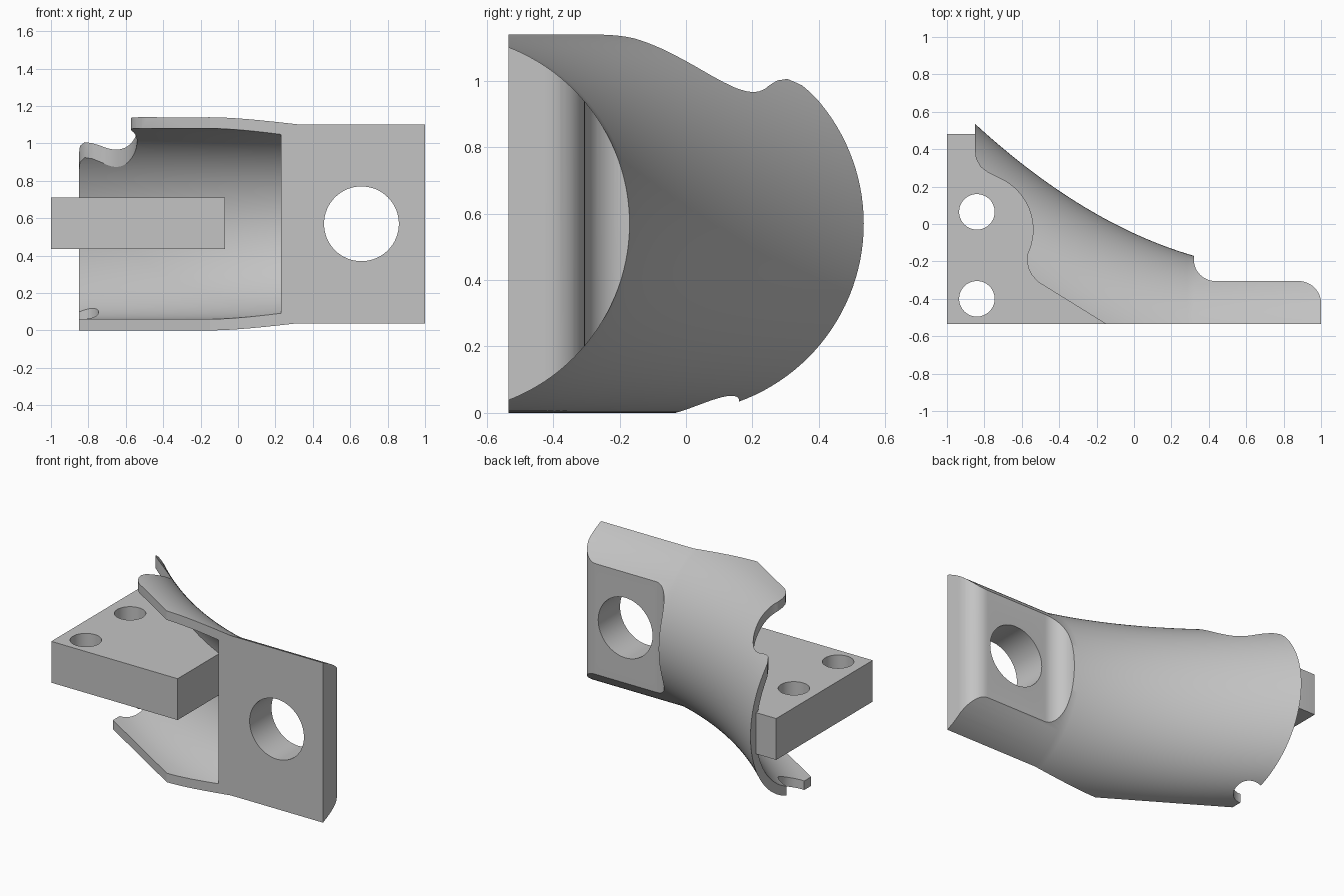
import bpy, bmesh
from math import sin, cos, pi, radians
from mathutils import Matrix

if "Cube" in bpy.data.objects:
    bpy.data.objects.remove(bpy.data.objects["Cube"], do_unlink=True)

MID = 0.57      # height of the symmetry plane
OUTER, INNER = 0.57, 0.51
FRONT = -0.535

grey = bpy.data.materials.new("plain_grey")
grey.use_nodes = True
colour = (0.55, 0.55, 0.55, 1)
grey.diffuse_color = colour
grey.node_tree.nodes["Principled BSDF"].inputs["Base Color"].default_value = colour


def spine(x):
    """Rearmost line of the curved shell, seen from above."""
    x = min(x, 0.32)
    return -0.05 - 0.461 * x + 0.268 * x * x


def arc(cx, cy, r, a, b, n=12):
    angles = [radians(a + (b - a) * i / n) for i in range(n + 1)]
    return [(cx + r * cos(t), cy + r * sin(t)) for t in angles]


def make(name, bm):
    bmesh.ops.recalc_face_normals(bm, faces=bm.faces[:])
    mesh = bpy.data.meshes.new(name)
    bm.to_mesh(mesh)
    bm.free()
    obj = bpy.data.objects.new(name, mesh)
    bpy.context.collection.objects.link(obj)
    mesh.materials.append(grey)
    return obj


def loft(name, radius, xs, leg, n=64):
    """U-shaped section swept along the spine."""
    bm = bmesh.new()
    rings = []
    for x in xs:
        c = spine(x) - OUTER
        pts = [(leg, -radius)]
        for i in range(n + 1):
            t = pi * i / n - pi / 2
            pts.append((c + radius * cos(t), radius * sin(t)))
        pts.append((leg, radius))
        rings.append([bm.verts.new((x, y, MID + z)) for y, z in pts])
    for a, b in zip(rings, rings[1:]):
        for i in range(len(a)):
            j = (i + 1) % len(a)
            bm.faces.new((a[i], a[j], b[j], b[i]))
    bm.faces.new(rings[0])
    bm.faces.new(rings[-1])
    return make(name, bm)


def prism(name, pts, z0, z1):
    bm = bmesh.new()
    face = bm.faces.new([bm.verts.new((x, y, z0)) for x, y in pts])
    top = bmesh.ops.extrude_face_region(bm, geom=[face])["geom"]
    bmesh.ops.translate(bm, vec=(0, 0, z1 - z0),
                        verts=[v for v in top if isinstance(v, bmesh.types.BMVert)])
    return make(name, bm)


def cylinder(name, location, radius, axis):
    bm = bmesh.new()
    turn = Matrix.Rotation(pi / 2, 4, "X") if axis == "Y" else Matrix()
    bmesh.ops.create_cone(bm, cap_ends=True, segments=64, radius1=radius,
                          radius2=radius, depth=3,
                          matrix=Matrix.Translation(location) @ turn)
    return make(name, bm)


def cut(obj, cutters):
    bpy.context.view_layer.objects.active = obj
    for cutter in cutters:
        mod = obj.modifiers.new("cut", "BOOLEAN")
        mod.operation = "DIFFERENCE"
        mod.solver = "EXACT"
        mod.object = cutter
        bpy.ops.object.modifier_apply(modifier=mod.name)
        bpy.data.objects.remove(cutter, do_unlink=True)


def bolt_cutters():
    return [cylinder("bolt_cutter", (-0.84, y, 0), 0.095, "Z") for y in (0.065, -0.40)]


def steps(a, b, n):
    return [a + (b - a) * i / n for i in range(n + 1)]


# Curved shell running into a solid end block
shell = loft("curved_shell", OUTER, steps(-0.85, 0.32, 32) + [1.0], -1.4)
cavity = loft("cavity_cutter", INNER, steps(-0.9, 0.23, 32), -1.6)

# Flat front with a slanted free edge
front = prism("front_cutter", [(-1.5, -2), (2, -2), (2, FRONT),
                               (-0.15, FRONT), (-1.5, 0.302)], -1, 2)

# Filleted step behind the end block
step = prism("step_cutter", [(0.32, 0.6)] + arc(0.435, -0.19, 0.115, 180, 270)
             + arc(0.88, -0.425, 0.12, 90, 0) + [(1.2, -0.425), (1.2, 0.6)], -1, 2)

# Tool clearance scooped out of the upper wall
scoop = prism("scoop_cutter", [(-1.1, 0.42), (-0.852, 0.41), (-0.845, 0.35),
                               (-0.82, 0.305), (-0.78, 0.275)]
              + arc(-0.84, -0.03, 0.30, 68, -25, 24)
              + [(-0.573, -0.2), (-0.563, -0.24), (-0.545, -0.275), (-0.515, -0.307),
                 (-0.4, -0.45), (-1.1, -0.45)], 0.76, 1.6)

bore = cylinder("bore_cutter", (0.66, 0, MID), 0.20, "Y")
cut(shell, [cavity, front, step, scoop, bore] + bolt_cutters())

# Mounting plate, its rear edge buried in the shell wall
rear = [(x, spine(x) - 0.03) for x in steps(-0.07, -0.82, 16)]
plate = prism("mounting_plate", [(-1, FRONT), (-0.07, FRONT)] + rear
              + [(-0.83, 0.48), (-1, 0.48)], 0.435, 0.71)
cut(plate, bolt_cutters())

# Smooth curves with crisp edges
for obj in (shell, plate):
    bpy.ops.object.select_all(action="DESELECT")
    obj.select_set(True)
    bpy.context.view_layer.objects.active = obj
    bpy.ops.object.shade_smooth_by_angle(angle=radians(25))
